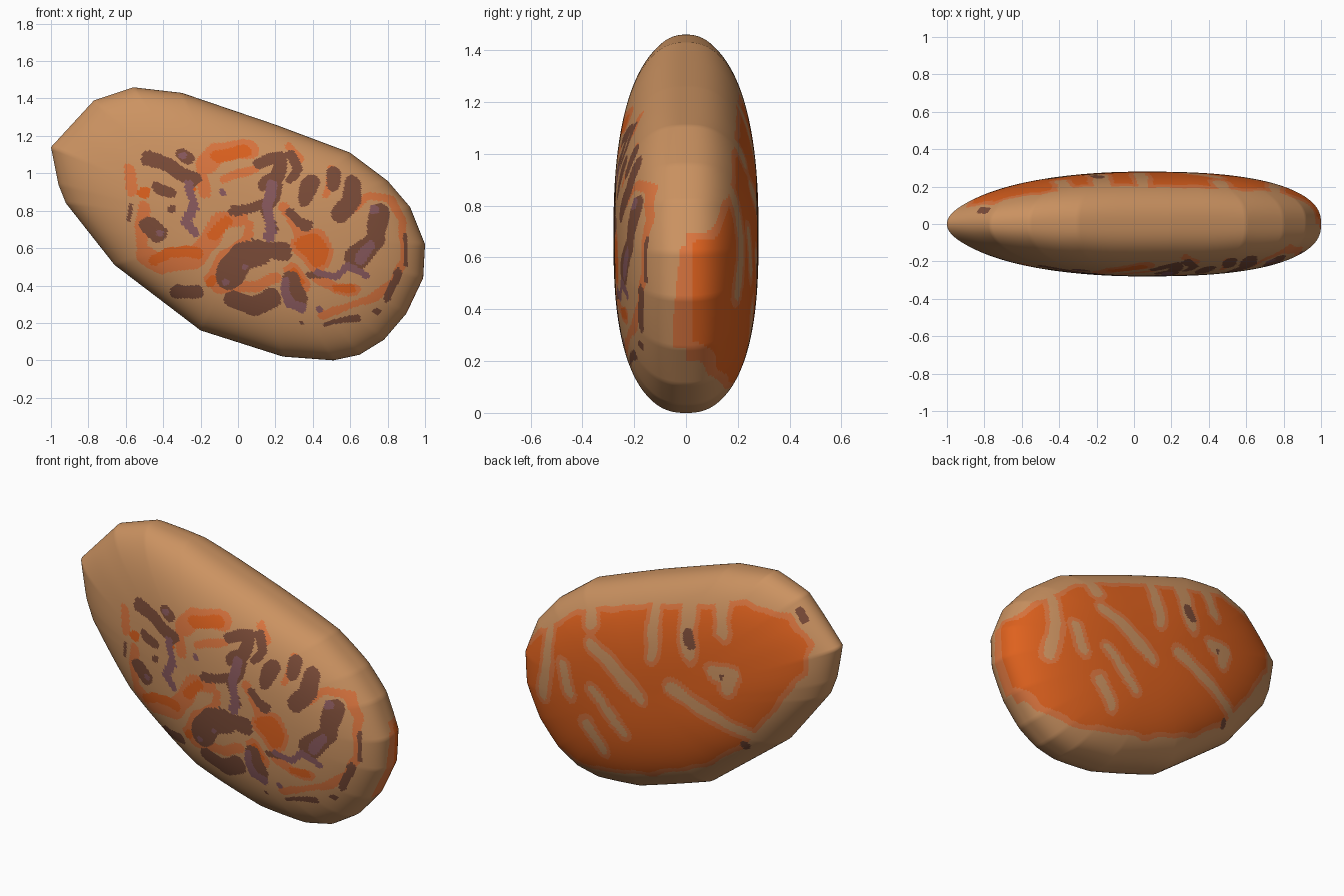
import bpy, bmesh, math
from mathutils import Vector, noise

# Outline of the body seen from the front (x, z)
OUTLINE = [(-1, 1.14), (-.96, .94), (-.92, .84), (-.66, .51), (-.2, .16), (.24, .02), (.51, 0),
           (.65, .03), (.78, .11), (.9, .25), (.99, .44), (1, .62), (.92, .82), (.8, .96),
           (.6, 1.11), (.2, 1.26), (-.3, 1.43), (-.56, 1.46), (-.77, 1.39)]
CENTRE = Vector((.05, .68))
TIP = (Vector((-1, 1.14)) - CENTRE).normalized()
DEPTH = .28
RINGS = 200

# Painted strokes: (radius, x, z, x, z, ...)
FRONT_BROWN = [
    (.038, -.48, 1.08, -.37, 1.05, -.29, .99, -.23, .97), (.03, -.30, 1.11, -.26, 1.08),
    (.03, -.43, .92, -.36, .90), (.05, -.47, .72, -.43, .68),
    (.035, .12, 1.05, .17, 1.08, .22, 1.09), (.035, .22, 1.08, .21, .98, .14, .93),
    (.03, .21, .93, .17, .83), (.025, -.03, .80, .14, .83, .18, .7),
    (.08, -.04, .46, .02, .55, .10, .57), (.045, .1, .6, .25, .58),
    (.035, -.33, .37, -.22, .37), (.055, -.02, .32, .08, .29, .18, .34),
    (.055, .28, .42, .31, .32), (.03, .28, 1.10, .32, 1.02, .28, .97),
    (.04, .39, .95, .36, .87), (.035, .51, 1.0, .50, .93),
    (.05, .61, .94, .61, .86, .55, .78), (.03, .28, .79, .36, .73)]
FRONT_BROWN_EDGE = [
    (.055, .76, .78, .73, .65, .63, .54), (.012, .9, .67, .9, .52), (.022, .86, .47, .80, .34),
    (.016, .64, .22, .47, .20), (.02, .74, .27), (.012, .34, .20), (.014, -.58, .83, -.58, .75),
    (.02, .38, .46, .46, .46), (.02, -.08, .9), (.02, -.36, .8)]
FRONT_MAUVE = [
    (.025, -.26, .94, -.24, .83, -.28, .74, -.22, .69), (.025, .19, .94, .16, .83, .17, .66),
    (.025, .25, .42, .28, .30, .34, .27), (.02, .42, .48, .52, .45, .59, .51, .68, .46),
    (.025, .70, .62, .65, .54), (.025, .73, .80), (.02, -.42, .68), (.02, -.29, 1.10),
    (.018, .04, .5), (.018, -.06, .42), (.018, .44, .28), (.02, -.08, .9)]
FRONT_DEEP = [
    (.04, -.11, 1.09, .03, 1.12), (.065, .38, .62, .42, .57), (.03, -.25, .93),
    (.03, -.45, .54, -.36, .58, -.22, .58), (.03, -.13, .67, -.06, .74), (.03, -.5, .89),
    (.02, .52, .38, .6, .39), (.025, .29, .47, .33, .42), (.03, -.14, .42)]
FRONT_LIGHT = [
    (.055, -.17, 1.05, -.11, 1.12, .06, 1.13), (.03, -.2, 1.0, -.17, .9), (.03, -.58, 1.02, -.56, .9),
    (.05, -.5, .57, -.4, .51, -.25, .53, -.15, .64, -.1, .74, 0, .76), (.03, -.52, .62, -.5, .82),
    (.025, .06, .72, .04, .64, -.08, .56, -.16, .44, -.1, .38, .1, .4, .2, .44),
    (.09, .38, .62, .42, .57), (.03, .24, .82, .32, .70), (.045, .28, .48, .34, .40),
    (.03, .42, .44, .52, .38, .62, .38), (.02, .27, 1.15, .34, 1.07), (.02, .1, 1.02, -.08, .97),
    (.022, .63, .82, .7, .88, .82, .86, .88, .74, .89, .54, .83, .41, .7, .32, .45, .25),
    (.02, .5, 1.02, .47, .88)]

# Back: a big patch, cut by tan gaps
BACK_PATCH = [(-.9, 1.17), (-.75, 1.3), (-.5, 1.34), (-.2, 1.26), (.23, 1.14), (.58, 1.0),
              (.84, .81), (.97, .69), (1.2, .64), (1.2, .28), (.92, .25), (.78, .15), (.6, .09),
              (.45, .1), (.1, .17), (-.25, .3), (-.5, .49), (-.72, .77), (-.87, 1.0)]
BACK_GAPS = [
    (.03, .03, .92, .05, 1.25), (.045, -.2, 1.0, -.15, 1.35), (.035, -.4, 1.15, -.34, 1.4),
    (.035, .43, .87, .27, .78, .1, .66), (.035, .46, .98, .5, 1.1), (.028, .41, .61, .21, .41),
    (.03, .47, .4, .37, .27), (.032, -.1, .77, -.6, .55), (.04, -.36, .92, -.46, .92, -.44, .85),
    (.028, .79, .46, .75, .66, .77, .95), (.03, .63, .69, .58, .54)]
BACK_BROWN = [(.035, -.2, 1.1, -.21, 1.05), (.014, -.4, .91), (.018, -.83, 1.28, -.78, 1.32),
              (.022, -.5, .5)]

TAN, LIGHT, DEEP, BROWN, MAUVE = range(5)
COLOURS = [("tan", (.60, .29, .120)), ("light_orange", (.71, .18, .05)),
           ("deep_orange", (.73, .12, .013)), ("brown", (.20, .072, .04)),
           ("mauve", (.25, .10, .11))]


def seg_dist(p, a, b):
    d = b - a
    t = max(0, min(1, (p - a).dot(d) / d.length_squared)) if d.length_squared else 0
    return (p - a - d * t).length


def compile_strokes(strokes):
    """Split strokes into segments, each with a box for quick rejection."""
    out = []
    for r, *c in strokes:
        pts = [Vector(c[i:i + 2]) for i in range(0, len(c), 2)]
        for a, b in zip(pts, pts[1:] or pts):
            m = r + .05
            out.append((min(a.x, b.x) - m, max(a.x, b.x) + m,
                        min(a.y, b.y) - m, max(a.y, b.y) + m, r, a, b))
    return out


def hit(p, strokes):
    """Signed distance to the nearest stroke edge."""
    x, y = p
    return min((seg_dist(p, a, b) - r for x0, x1, y0, y1, r, a, b in strokes
                if x0 < x < x1 and y0 < y < y1), default=1)


layers = [(MAUVE, compile_strokes(FRONT_MAUVE)),
          (BROWN, compile_strokes(FRONT_BROWN + FRONT_BROWN_EDGE)),
          (DEEP, compile_strokes(FRONT_DEEP)), (LIGHT, compile_strokes(FRONT_LIGHT))]
gaps, spots = compile_strokes(BACK_GAPS), compile_strokes(BACK_BROWN)
patch = [Vector(p) for p in BACK_PATCH]
patch_edges = list(zip(patch, patch[1:] + patch[:1]))


def patch_depth(p):
    inside = False
    for a, b in patch_edges:
        if (a.y > p.y) != (b.y > p.y) and p.x < a.x + (p.y - a.y) * (b.x - a.x) / (b.y - a.y):
            inside = not inside
    d = min(seg_dist(p, a, b) for a, b in patch_edges)
    return d if inside else -d


def colour(c):
    n = noise.noise_vector(Vector((c.x * 9, c.y * 3, c.z * 9)))
    p = Vector((c.x + n.x * .018, c.z + n.z * .018))
    if c.y < 0:
        # the back patch wraps a little round the right-hand rim
        wrap = c.x > .85 and .25 < p.y < .64 and c.y > -.05 + max(0, p.y - .35) * .1
        return LIGHT if wrap else next((m for m, s in layers if hit(p, s) < 0), TAN)
    if hit(p, spots) < 0:
        return BROWN
    d = min(patch_depth(p), hit(p, gaps))
    if d < 0:
        return TAN
    return LIGHT if d < .028 or (c.x > .85 and c.y < .025) else DEEP


# Resample the outline, and make a softened copy for the inner rings
rim = []
corners = [Vector(p) for p in OUTLINE]
for a, b in zip(corners, corners[1:] + corners[:1]):
    k = math.ceil((b - a).length / .014)
    rim += [a.lerp(b, i / k) for i in range(k)]
n = len(rim)
soft = [sum((rim[(i + j) % n] for j in range(-16, 17)), Vector((0, 0))) / 33 for i in range(n)]
# Fullness of the cross-section: rounder edge everywhere but at the tip
power = [2.55 - .5 * max(0, (q - CENTRE).normalized().dot(TIP)) ** 6 for q in rim]

# Body: scaled outlines running from the front pole to the back pole
bm = bmesh.new()
rings = []
for k in range(1, RINGS):
    th = math.pi * k / RINGS
    sn, cs = math.sin(th), math.cos(th)
    ring = []
    for a, b, e in zip(soft, rim, power):
        s = sn ** (2 / e)
        y = -DEPTH * math.copysign(abs(cs) ** (2 / e), cs)
        q = CENTRE + (a.lerp(b, s ** 8) - CENTRE) * s
        ring.append(bm.verts.new((q.x, y, q.y)))
    rings.append(ring)
for r0, r1 in zip(rings, rings[1:]):
    for i in range(n):
        j = (i + 1) % n
        bm.faces.new((r0[i], r0[j], r1[j], r1[i]))
for ring, y in ((rings[0], -DEPTH), (rings[-1], DEPTH)):
    pole = bm.verts.new((CENTRE.x, y, CENTRE.y))
    for i in range(n):
        bm.faces.new((ring[i], ring[(i + 1) % n], pole))
bmesh.ops.recalc_face_normals(bm, faces=bm.faces)
for f in bm.faces:
    f.smooth = True
    f.material_index = colour(f.calc_center_median())

mesh = bpy.data.meshes.new("body")
bm.to_mesh(mesh)
bm.free()
for name, rgb in COLOURS:
    mat = bpy.data.materials.new(name)
    mat.diffuse_color = (*rgb, 1)
    mesh.materials.append(mat)
bpy.context.collection.objects.link(bpy.data.objects.new("body", mesh))
